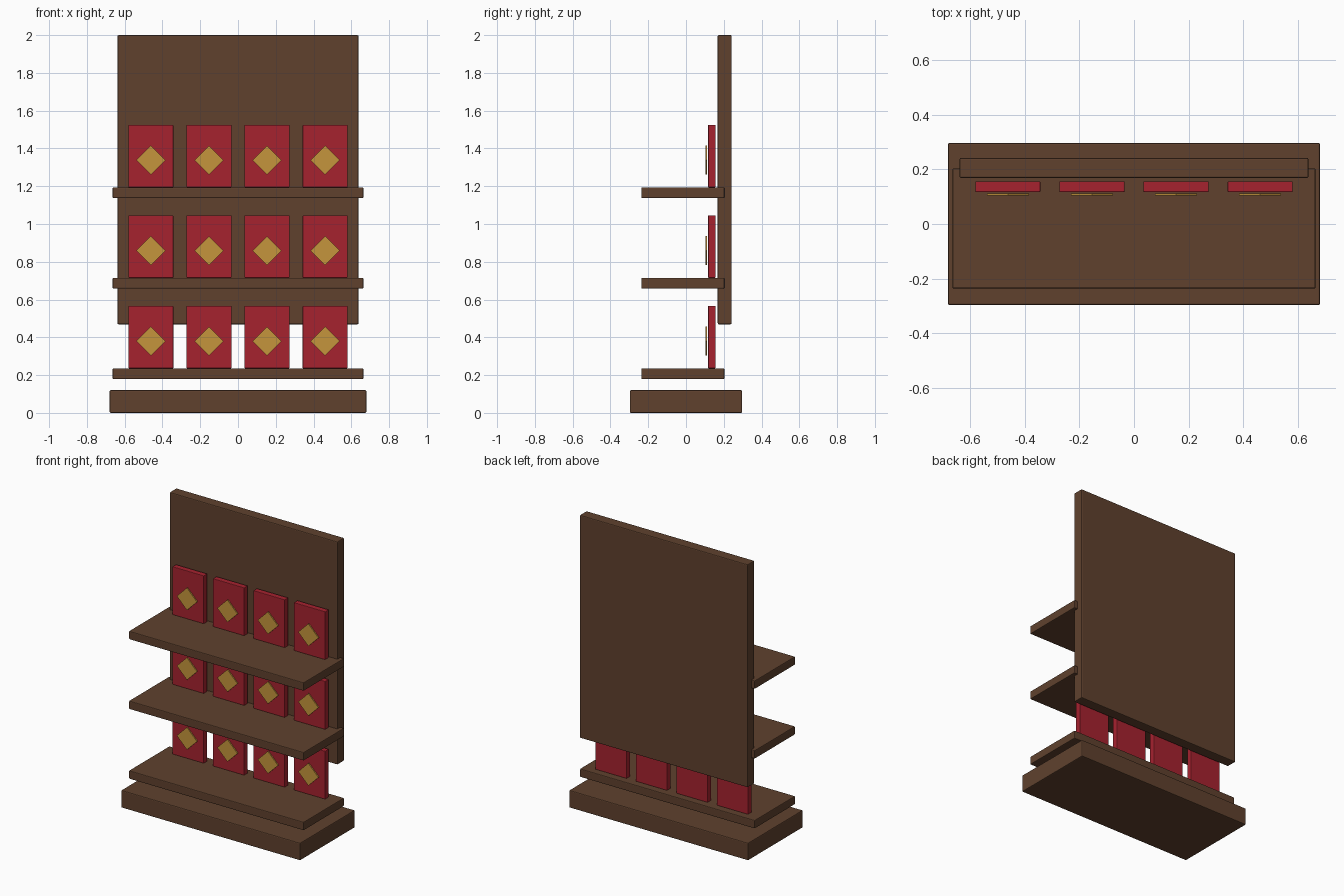
import bpy, math

if "Cube" in bpy.data.objects:
    bpy.data.objects.remove(bpy.data.objects["Cube"])


def material(name, color):
    m = bpy.data.materials.new(name)
    m.diffuse_color = (*color, 1)
    m.use_nodes = True
    m.node_tree.nodes["Principled BSDF"].inputs["Base Color"].default_value = m.diffuse_color
    return m


wood = material("dark_wood", (0.115, 0.053, 0.027))
red = material("red_card", (0.38, 0.016, 0.028))
gold = material("gold", (0.56, 0.30, 0.045))


def box(name, lo, hi, mat, bevel=0.0, turn=0.0):
    """Box between two corners, optionally bevelled and turned about y."""
    center = [(a + b) / 2 for a, b in zip(lo, hi)]
    bpy.ops.mesh.primitive_cube_add(size=1, location=center)
    ob = bpy.context.object
    ob.name = name
    ob.scale = [b - a for a, b in zip(lo, hi)]
    bpy.ops.object.transform_apply(location=False, rotation=False, scale=True)
    ob.rotation_euler.y = turn
    ob.data.materials.append(mat)
    if bevel:
        mod = ob.modifiers.new("soft_edge", 'BEVEL')
        mod.width = bevel
        mod.segments = 2
    return ob


# Plinth and tall back board
box("base", (-0.68, -0.297, 0), (0.68, 0.297, 0.12), wood, 0.006)
box("back_panel", (-0.638, 0.168, 0.469), (0.638, 0.242, 2.0), wood, 0.006)

# Three shelves, each with four boxes carrying a diamond plate
HALF_DIAMOND_SIDE = 0.154 / math.sqrt(2) / 2
for row, top in enumerate((0.236, 0.715, 1.194), 1):
    box(f"shelf_{row}", (-0.664, -0.236, top - 0.057), (0.664, 0.203, top), wood, 0.005)
    for col in range(4):
        x = (col - 1.5) * 0.3075
        box(f"package_{row}_{col + 1}", (x - 0.119, 0.117, top),
            (x + 0.119, 0.156, top + 0.33), red, 0.003)
        z, s = top + 0.144, HALF_DIAMOND_SIDE
        box(f"diamond_{row}_{col + 1}", (x - s, 0.104, z - s),
            (x + s, 0.112, z + s), gold, turn=math.pi / 4)
